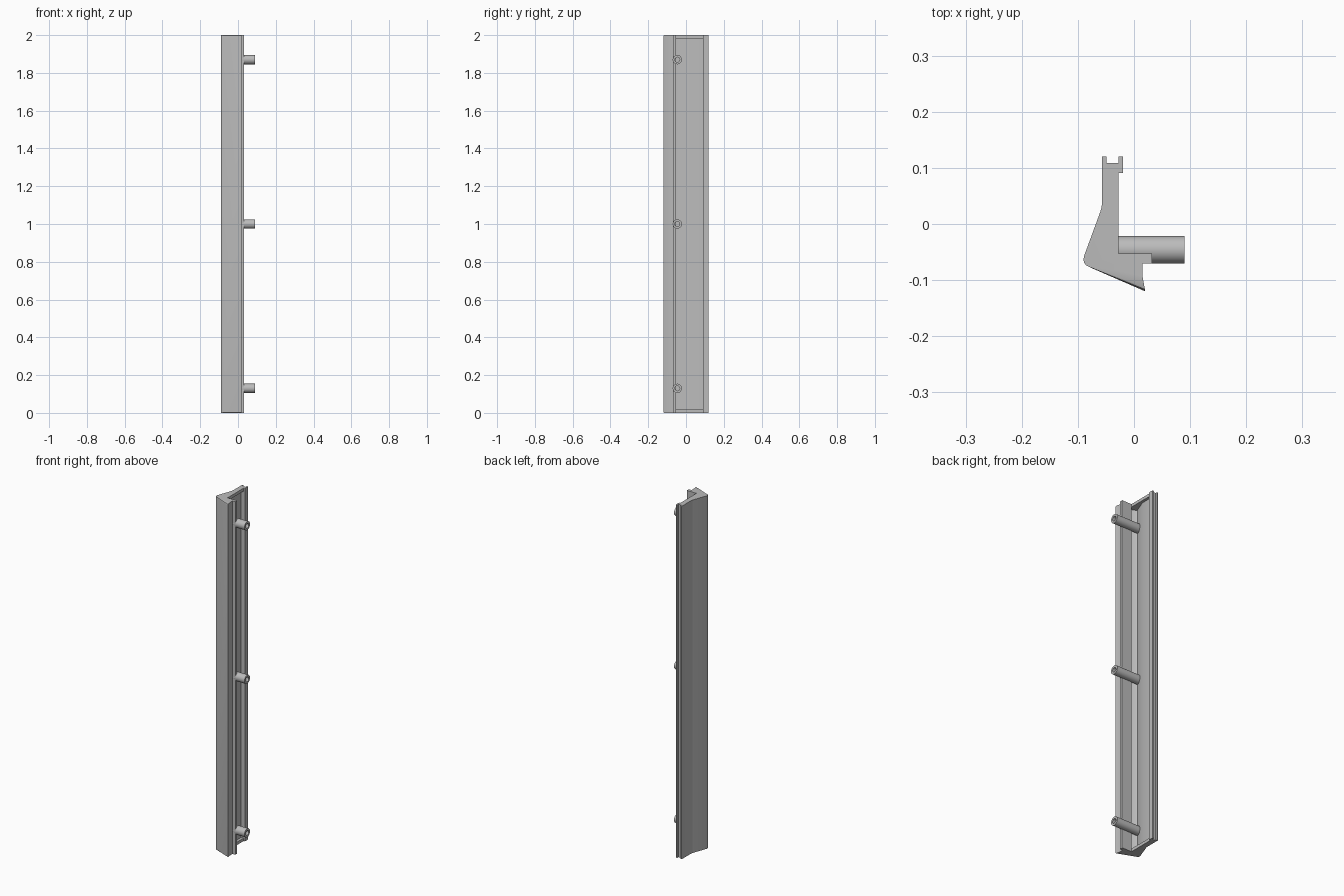
import bpy, bmesh, math
from mathutils import Matrix

cube = bpy.data.objects.get("Cube")
if cube:
    bpy.data.objects.remove(cube, do_unlink=True)

LENGTH = 2.0
CAP = 0.017

grey = bpy.data.materials.new("plain_grey")
grey.use_nodes = True
grey.diffuse_color = (0.5, 0.5, 0.5, 1)
grey.node_tree.nodes["Principled BSDF"].inputs["Base Color"].default_value = (0.5, 0.5, 0.5, 1)


def add_object(name, bm):
    bmesh.ops.recalc_face_normals(bm, faces=bm.faces[:])
    mesh = bpy.data.meshes.new(name)
    bm.to_mesh(mesh)
    bm.free()
    mesh.materials.append(grey)
    obj = bpy.data.objects.new(name, mesh)
    bpy.context.collection.objects.link(obj)
    return obj


def prism(points, low, high):
    bm = bmesh.new()
    face = bm.faces.new([bm.verts.new((x, y, low)) for x, y in points])
    # Keep the first face as the lower end
    new = bmesh.ops.extrude_face_region(bm, geom=[face], use_keep_orig=True)["geom"]
    verts = [v for v in new if isinstance(v, bmesh.types.BMVert)]
    bmesh.ops.translate(bm, verts=verts, vec=(0, 0, high - low))
    return bm


def smooth(obj):
    bpy.ops.object.select_all(action="DESELECT")
    obj.select_set(True)
    bpy.context.view_layer.objects.active = obj
    bpy.ops.object.shade_smooth_by_angle(angle=math.radians(30))


# Rail cross-section: grooved rear edge, slanted side, rounded nose, front face, flange
arm = [(-0.049, 0.12), (-0.057, 0.12), (-0.057, 0.036), (-0.058, 0.029), (-0.06, 0.022)]
nose = [(-0.089, -0.057), (-0.09, -0.063), (-0.089, -0.069), (-0.085, -0.074)]
front = [(-0.079, -0.077), (0.02, -0.12)]
flange = [(0.015, -0.092), (0.015, -0.07), (0.032, -0.07), (0.032, -0.053), (-0.028, -0.053)]
groove = [(-0.028, 0.091), (-0.02, 0.091), (-0.02, 0.12), (-0.028, 0.12),
          (-0.028, 0.109), (-0.049, 0.109)]
bm = prism(arm + nose + front + flange + groove, 0, LENGTH)

# Soft ends on the front face
ends = []
for edge in bm.edges:
    a, b = sorted((v.co for v in edge.verts), key=lambda co: co.x)
    if a.z == b.z and a.x < -0.07 and b.x > 0.01:
        ends.append(edge)
bmesh.ops.bevel(bm, geom=ends, offset=0.006, segments=3, profile=0.5, affect="EDGES")
rail = add_object("rail", bm)

# Long recess behind the shell, closed by a thin wall at each end
recess = [(-0.043, 0.0905), (-0.043, 0.014), (-0.071, -0.059), (-0.067, -0.064),
          (-0.028, -0.08), (-0.028, -0.053), (-0.01, -0.04), (-0.01, 0.0905)]
cutter = add_object("recess_cutter", prism(recess, CAP, LENGTH - CAP))
cutter.hide_render = True
cut = rail.modifiers.new("recess", "BOOLEAN")
cut.operation = "DIFFERENCE"
cut.solver = "EXACT"
cut.object = cutter
bpy.context.view_layer.objects.active = rail
bpy.ops.object.modifier_apply(modifier=cut.name)
bpy.data.objects.remove(cutter, do_unlink=True)
smooth(rail)


# Hollow mounting posts: a ring profile spun around the post axis
def post(name, z):
    bm = bmesh.new()
    outline = [(-0.075, 0), (-0.075, 0.0245), (0.09, 0.0245), (0.09, 0.013), (0, 0.013), (0, 0)]
    verts = [bm.verts.new((x, r, 0)) for x, r in outline]
    edges = [bm.edges.new(pair) for pair in zip(verts, verts[1:])]
    bmesh.ops.spin(bm, geom=verts + edges, cent=(0, 0, 0), axis=(1, 0, 0),
                   angle=math.tau, steps=32)
    bmesh.ops.remove_doubles(bm, verts=bm.verts[:], dist=1e-5)
    bmesh.ops.transform(bm, matrix=Matrix.Translation((0, -0.046, z)), verts=bm.verts[:])
    smooth(add_object(name, bm))


for name, z in (("lower_post", 0.13), ("middle_post", 1.0), ("upper_post", 1.87)):
    post(name, z)
